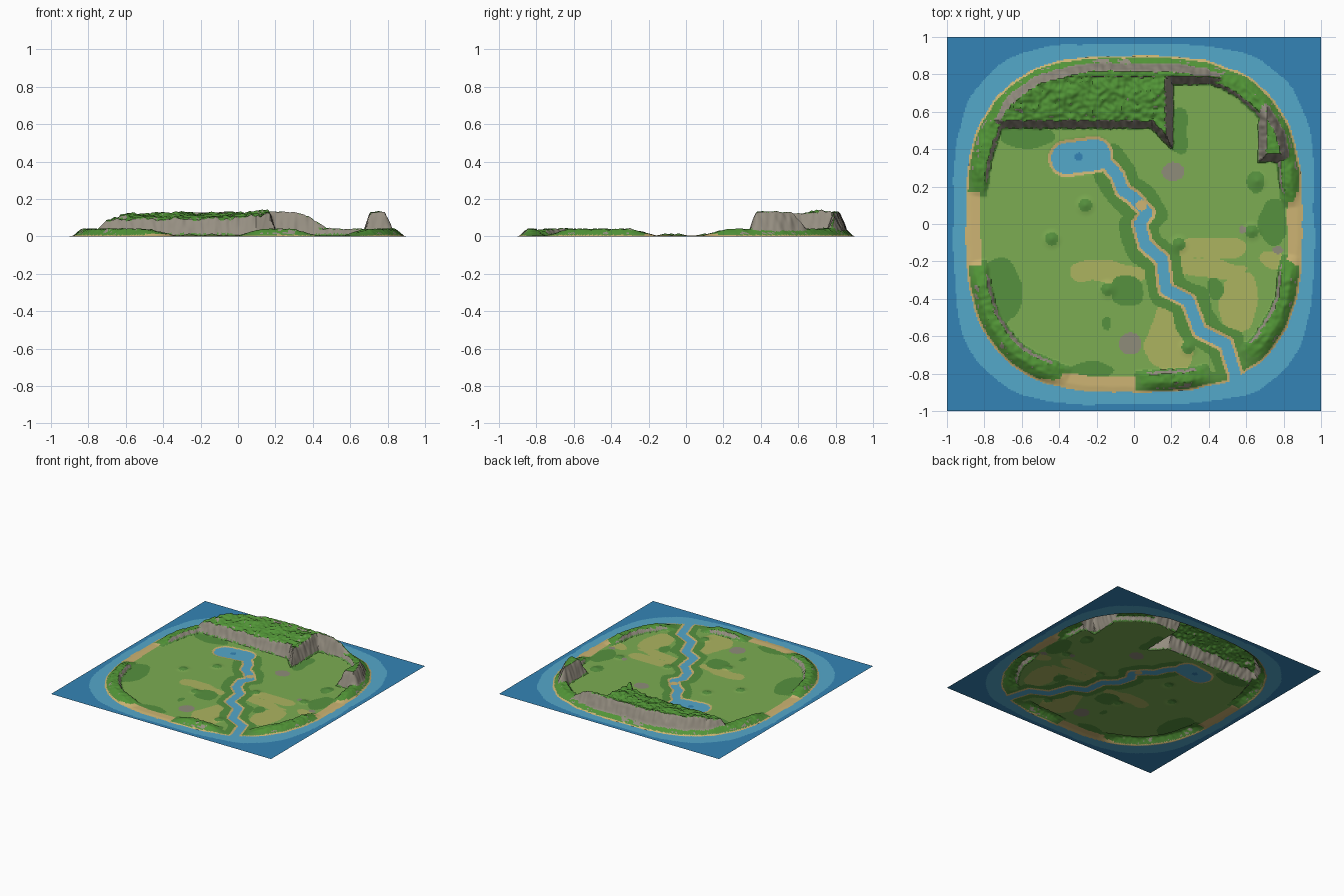
import bpy
import math
from mathutils import Vector, noise

if "Cube" in bpy.data.objects:
    bpy.data.objects.remove(bpy.data.objects["Cube"])

CELLS = 270
LAND = 0.004

COLOURS = {
    "deep_water": (52, 132, 182),
    "shallow_water": (84, 168, 202),
    "sand": (205, 180, 115),
    "grass": (124, 172, 82),
    "dark_grass": (86, 145, 62),
    "dry_grass": (172, 180, 96),
    "pebbles": (143, 140, 122),
    "rock": (150, 143, 130),
    "foliage": (82, 150, 55),
}
NAMES = list(COLOURS)


def make_material(name, rgb):
    linear = [((c / 255 + 0.055) / 1.055) ** 2.4 for c in rgb] + [1]
    mat = bpy.data.materials.new(name)
    mat.use_nodes = True
    mat.diffuse_color = linear
    shader = mat.node_tree.nodes["Principled BSDF"]
    shader.inputs["Base Color"].default_value = linear
    shader.inputs["Roughness"].default_value = 0.9
    return mat


MATERIALS = {name: make_material(name, rgb) for name, rgb in COLOURS.items()}

# River course, pond axis, and soft patches as (x, y, radius x, radius y)
RIVER = [(-.15, .33), (-.09, .26), (-.06, .18), (0, .14), (.07, .06), (.03, 0), (.06, -.11),
         (.15, -.19), (.17, -.35), (.29, -.41), (.35, -.57), (.49, -.64), (.54, -.8), (.54, -1)]
POND = [(-.36, .35), (-.21, .37)]
DRY = [(.4, -.13, .2, .06), (.25, -.2, .08, .08), (.76, -.19, .1, .05), (.56, -.42, .1, .16),
       (.2, -.6, .14, .2), (-.12, -.26, .24, .06), (.42, -.24, .18, .05), (.55, .73, .05, .03)]
DARK = [(-.71, -.35, .11, .18), (-.04, -.36, .08, .09), (.74, .01, .08, .12), (.24, .5, .06, .12),
        (-.57, .47, .14, .08), (-.27, -.79, .15, .05), (.66, .23, .05, .05), (-.14, -.54, .03, .03),
        (.43, -.35, .05, .06), (-.78, -.55, .05, .1), (.41, -.52, .05, .05)]
PEBBLES = [(.21, .28, .06, .05), (-.02, -.64, .06, .06), (.58, -.03, .02, .02), (.77, -.14, .03, .02)]
KNOLLS = [(-.44, -.08), (-.26, .1), (-.14, -.35), (.24, -.11), (.66, .23), (.63, -.04), (.29, -.66)]
# Low rim sections, as ranges of degrees round the island
RIM = [(6, 170), (193, 247), (270, 298), (309, 349)]


def ramp(value, start, end):
    return min(1, max(0, (value - start) / (end - start)))


def wobble(x, y, scale, seed=0):
    return noise.noise(Vector((x * scale, y * scale, seed)))


def radius(x, y, size, power):
    return ((abs(x) ** power + abs(y) ** power) ** (1 / power)) / size


def path_distance(x, y, path):
    best = 9
    for (ax, ay), (bx, by) in zip(path, path[1:]):
        dx, dy = bx - ax, by - ay
        t = ramp((x - ax) * dx + (y - ay) * dy, 0, dx * dx + dy * dy)
        best = min(best, math.hypot(x - ax - t * dx, y - ay - t * dy))
    return best


def water_distance(x, y):
    """Distance to the water's edge, negative in the water."""
    return min(path_distance(x, y, RIVER) - 0.03, path_distance(x, y, POND) - 0.083)


def in_patch(x, y, patches):
    return any(((x - a) / w) ** 2 + ((y - b) / h) ** 2 < 1 for a, b, w, h in patches)


def coast(x, y):
    return radius(x, y, 0.9, 2.9) + 0.008 * wobble(x, y, 9)


def relief(x, y):
    """Height of ridges and cliffs above the meadow."""
    r = coast(x, y)
    if r > 1 or r < 0.4:
        return 0
    jag = 0.008 * wobble(x, y, 35, 4)
    rough = 0.012 * wobble(x, y, 11, 2) + 0.012 * wobble(x, y, 38, 5)
    # Low rim along the coast
    angle = math.degrees(math.atan2(y, x)) % 360
    rim = max(min(ramp(angle, a, a + 9), ramp(angle, b, b - 9)) for a, b in RIM)
    skirt = ramp(r, 0.995, 0.945)
    low = rim * (0.035 + rough / 2) * skirt * ramp(r + jag, 0.87, 0.895)
    if y < 0.3:
        return low
    # Plateau with its spur, back wall and eastern bluff
    spur = min(0.21 - x, x - 0.2 + 0.95 * (y - 0.4), 0.7 - y)
    plateau = max(min(y - 0.51, 0.21 - x), spur)
    top = 0.083 + 0.035 * ramp(y, 0.53, 0.7) + 0.035 * ramp(x, -0.05, 0.15) * ramp(y, 0.8, 0.5)
    top *= ramp(x, -0.95, -0.65)
    wall = min(y - 0.745, 0.66 - x)
    wall_top = 0.125 - 0.075 * ramp(x, 0.3, 0.62)
    bluff = min(x - 0.665, y - 0.33, 0.76 - y)
    high = max(ramp(plateau + jag, 0, 0.042) * (top + rough),
               ramp(wall + jag, 0, 0.045) * (wall_top + rough / 2),
               ramp(bluff + jag, 0, 0.045) * (0.125 + rough / 2))
    outer = 0.27 * skirt + 0.73 * ramp(r + jag, 0.955, 0.91)
    return max(low, high * outer)


def height(x, y):
    r = coast(x, y)
    if r > 1:
        return 0
    base = LAND * ramp(r, 1, 0.97)
    if r < 0.85:
        for a, b in KNOLLS:
            base += 0.012 * ramp(math.hypot(x - a, y - b), 0.06, 0) ** 1.5
    if y < 0.48 and -0.5 < x < 0.65:
        base *= ramp(water_distance(x, y), 0, 0.02)
    return base + relief(x, y)


def classify(x, y, rise, steep):
    """Choose the part and the colour of one cell."""
    r = coast(x, y)
    if r > 1:
        near = radius(x, y, 0.965, 3.5) + 0.01 * wobble(x, y, 6) < 1
        return "sea", "shallow_water" if near else "deep_water"
    if rise > 0.009:
        return "cliffs", "rock" if steep else "foliage"
    u = x + 0.035 * wobble(x, y, 7, 8)
    v = y + 0.035 * wobble(x, y, 7, 12)
    shore = water_distance(x, y)
    if shore < 0:
        # Sandy ford across the stream, and the deep spot in the pond
        if math.hypot(x - 0.04, y - 0.1) < 0.03:
            return "ground", "sand"
        deep = math.hypot(x + 0.295, y - 0.36) < 0.022
        return "river", "deep_water" if deep else "shallow_water"
    beach = (abs(x) > 0.8 and -0.22 < y < 0.17) or (y < -0.8 and -0.5 < x < 0.01)
    if shore < 0.016 or r > (0.91 if beach else 0.988):
        return "ground", "sand"
    if in_patch(x, y, PEBBLES):
        return "ground", "pebbles"
    stream = path_distance(u, v, RIVER) < 0.1
    if rise > 0.001 or r > 0.93 or stream or in_patch(u, v, DARK):
        return "ground", "dark_grass"
    if any(math.hypot(x - a, y - b) < 0.035 for a, b in KNOLLS):
        return "ground", "dark_grass"
    return "ground", "dry_grass" if in_patch(u, v, DRY) else "grass"


# Sample the island and sort its cells into parts
step = 2 / CELLS
ticks = [-1 + i * step for i in range(CELLS + 1)]
heights = [[height(x, y) for x in ticks] for y in ticks]
parts = {"sea": [], "ground": [], "river": [], "cliffs": []}
for j in range(CELLS):
    for i in range(CELLS):
        a, b = heights[j][i], heights[j][i + 1]
        c, d = heights[j + 1][i + 1], heights[j + 1][i]
        slope = math.hypot(b + c - a - d, c + d - a - b) / (2 * step)
        rise = (a + b + c + d) / 4 - LAND
        x, y = ticks[i] + step / 2, ticks[j] + step / 2
        if coast(x, y) < 0.83 and y < 0.3:
            rise = 0
        part, colour = classify(x, y, rise, slope > 0.95)
        parts[part].append((i, j, colour))

# One mesh for each part
for part, cells in parts.items():
    index, verts, faces = {}, [], []
    for i, j, colour in cells:
        face = []
        for key in ((i, j), (i + 1, j), (i + 1, j + 1), (i, j + 1)):
            if key not in index:
                index[key] = len(verts)
                verts.append((ticks[key[0]], ticks[key[1]], heights[key[1]][key[0]]))
            face.append(index[key])
        faces.append(face)
    mesh = bpy.data.meshes.new(part)
    mesh.from_pydata(verts, [], faces)
    used = [n for n in NAMES if any(c[2] == n for c in cells)]
    for name in used:
        mesh.materials.append(MATERIALS[name])
    for polygon, cell in zip(mesh.polygons, cells):
        polygon.material_index = used.index(cell[2])
    obj = bpy.data.objects.new(part, mesh)
    bpy.context.collection.objects.link(obj)
    bpy.ops.object.select_all(action="DESELECT")
    obj.select_set(True)
    bpy.context.view_layer.objects.active = obj
    bpy.ops.object.shade_smooth_by_angle(angle=math.radians(35))
